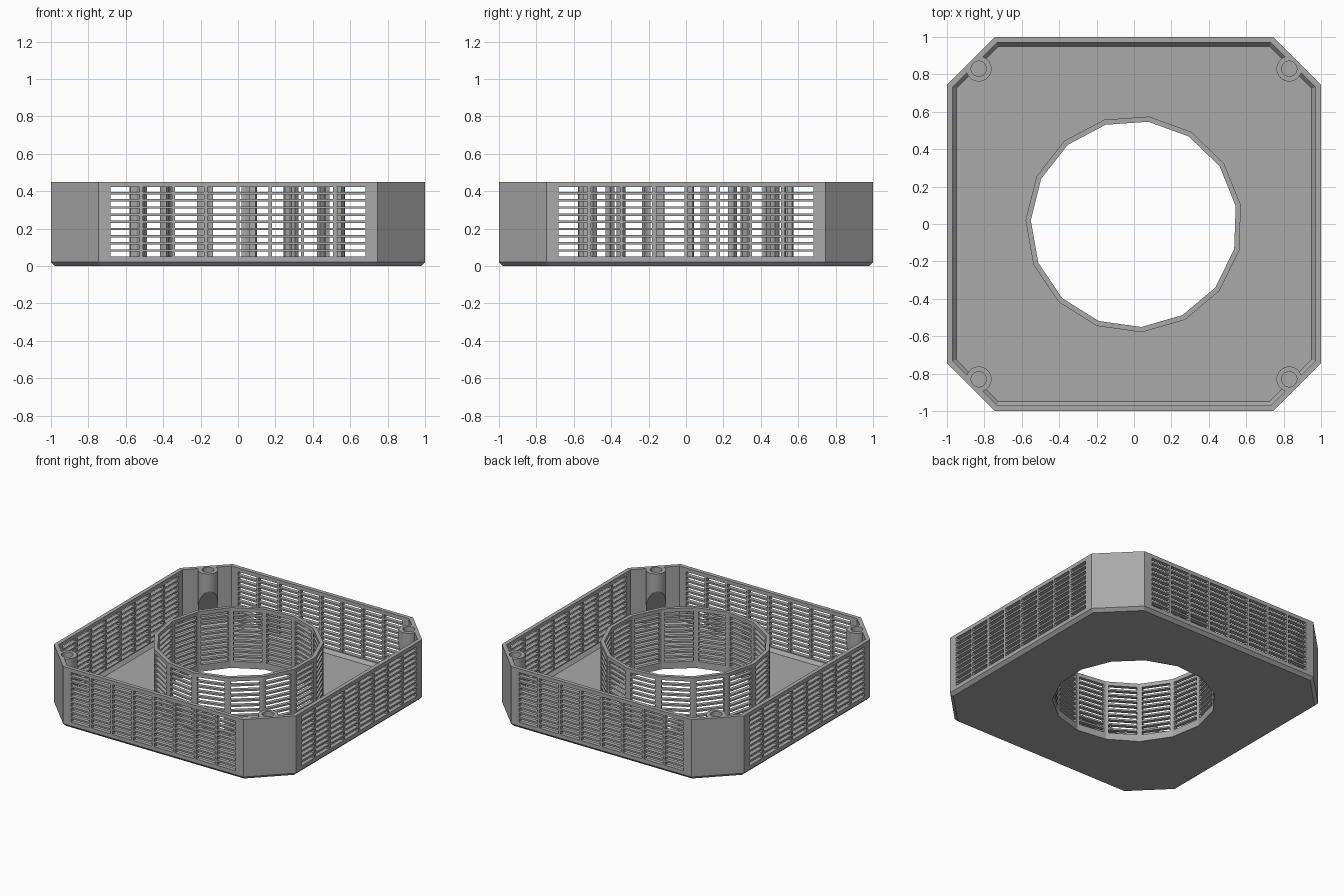
import bpy, bmesh, math
from mathutils import Matrix, Vector

if "Cube" in bpy.data.objects:
    bpy.data.objects.remove(bpy.data.objects["Cube"], do_unlink=True)

HEIGHT, FLOOR, WALL = 0.45, 0.02, 0.03
CHAMFER = 0.745                       # where the straight sides end
RING_OUT, RING_IN, SIDES = 0.58, 0.552, 15
RING_TURN = math.radians(10)
BOSS, BOSS_R, HOLE_R = 0.83, 0.068, 0.041
ROWS, ROW_LOW, ROW_PITCH, SLOT_H = 10, 0.064, 0.0383, 0.026
COLS, COL_PITCH, SLOT_W = 8, 0.1725, 0.155

grey = bpy.data.materials.new("plain grey")
grey.use_nodes = True
colour = (0.4, 0.4, 0.4, 1)
grey.diffuse_color = colour
grey.node_tree.nodes["Principled BSDF"].inputs["Base Color"].default_value = colour


def octagon(inset, z):
    """Chamfered square, moved inwards by inset."""
    a = 1 - inset
    b = CHAMFER - inset * math.tan(math.pi / 8)
    pts = [(a, -b), (a, b), (b, a), (-b, a), (-a, b), (-a, -b), (-b, -a), (b, -a)]
    return [Vector((x, y, z)) for x, y in pts]


def polygon(r, z, n, turn=0.0, centre=(0, 0)):
    return [Vector((centre[0] + r * math.cos(turn + math.tau * i / n),
                    centre[1] + r * math.sin(turn + math.tau * i / n), z)) for i in range(n)]


def loft(bm, loops, closed=False):
    """Skin a row of loops; cap the ends, or join last to first."""
    rows = [[bm.verts.new(p) for p in loop] for loop in loops]
    pairs = list(zip(rows, rows[1:])) + ([(rows[-1], rows[0])] if closed else [])
    for lo, hi in pairs:
        for i in range(len(lo)):
            j = (i + 1) % len(lo)
            bm.faces.new((lo[i], lo[j], hi[j], hi[i]))
    if not closed:
        bm.faces.new(rows[0][::-1])
        bm.faces.new(rows[-1])


def box(bm, size, matrix):
    bmesh.ops.create_cube(bm, size=1, matrix=matrix @ Matrix.Diagonal((*size, 1)))


def slot_column(bm, angle, distance, along, width):
    """One vertical stack of slots in a wall that faces the given angle."""
    turn = Matrix.Rotation(angle, 4, "Z")
    for row in range(ROWS):
        place = Matrix.Translation((distance, along, ROW_LOW + row * ROW_PITCH))
        box(bm, (0.1, width, SLOT_H), turn @ place)


def make_object(name, bm):
    bmesh.ops.recalc_face_normals(bm, faces=bm.faces)
    mesh = bpy.data.meshes.new(name)
    bm.to_mesh(mesh)
    bm.free()
    mesh.materials.append(grey)
    obj = bpy.data.objects.new(name, mesh)
    bpy.context.collection.objects.link(obj)
    return obj


def combine(obj, tool, operation):
    """Apply a boolean and discard the tool."""
    tool.hide_render = True
    mod = obj.modifiers.new(operation, "BOOLEAN")
    mod.operation, mod.object, mod.solver = operation, tool, "EXACT"
    bpy.context.view_layer.update()
    result = bpy.data.meshes.new_from_object(
        obj.evaluated_get(bpy.context.evaluated_depsgraph_get()))
    obj.modifiers.clear()
    obj.data = result
    bpy.data.objects.remove(tool, do_unlink=True)


# Tray: bevelled foot, thin walls and a sloped inner edge around the floor
bm = bmesh.new()
loft(bm, [octagon(0.022, 0), octagon(0, 0.022), octagon(0, HEIGHT),
          octagon(WALL, HEIGHT), octagon(WALL, 0.045), octagon(0.05, FLOOR)])
tray = make_object("vented_tray", bm)

# Screw bosses: cylinders that taper back into the corner walls
bm = bmesh.new()
diagonal = Vector((1, 1, 0)).normalized()
middle = diagonal * BOSS * math.sqrt(2)
wall_inside = diagonal * ((1 + CHAMFER) / math.sqrt(2) - 0.015)
for k in range(4):
    part = bmesh.new()
    loft(part, [polygon(BOSS_R, z, 32, 0, middle) for z in (0.05, HEIGHT)])
    cuts = [(wall_inside, diagonal),
            (middle - diagonal * BOSS_R + Vector((0, 0, 0.32)),
             -diagonal - Vector((0, 0, 0.5)))]
    for point, normal in cuts:
        cut = bmesh.ops.bisect_plane(part, geom=part.verts[:] + part.edges[:] + part.faces[:],
                                     plane_co=point, plane_no=normal, clear_outer=True)
        rim = [e for e in cut["geom_cut"] if isinstance(e, bmesh.types.BMEdge)]
        bmesh.ops.holes_fill(part, edges=rim, sides=0)
    part.transform(Matrix.Rotation(k * math.pi / 2, 4, "Z"))
    mesh = bpy.data.meshes.new("boss")
    part.to_mesh(mesh)
    part.free()
    bm.from_mesh(mesh)
    bpy.data.meshes.remove(mesh)
combine(tray, make_object("screw_bosses", bm), "UNION")

# Central opening, screw holes and side slots
bm = bmesh.new()
loft(bm, [polygon(RING_IN, z, SIDES, RING_TURN) for z in (-0.1, 0.1)])
for sx in (-1, 1):
    for sy in (-1, 1):
        loft(bm, [polygon(HOLE_R, z, 24, 0, (sx * BOSS, sy * BOSS)) for z in (0.3, 0.5)])
for side in range(4):
    for col in range(COLS):
        slot_column(bm, side * math.pi / 2, 1, (col - (COLS - 1) / 2) * COL_PITCH, SLOT_W)
combine(tray, make_object("tray_cutter", bm), "DIFFERENCE")

# Slotted ring around the opening
bm = bmesh.new()
loft(bm, [polygon(r, z, SIDES, RING_TURN) for r, z in
          ((RING_OUT, FLOOR), (RING_OUT, HEIGHT), (RING_IN, HEIGHT), (RING_IN, FLOOR))],
     closed=True)
ring = make_object("vented_ring", bm)
bm = bmesh.new()
for i in range(SIDES):
    slot_column(bm, RING_TURN + math.tau * (i + 0.5) / SIDES,
                RING_OUT * math.cos(math.pi / SIDES), 0, 0.195)
combine(ring, make_object("ring_cutter", bm), "DIFFERENCE")
